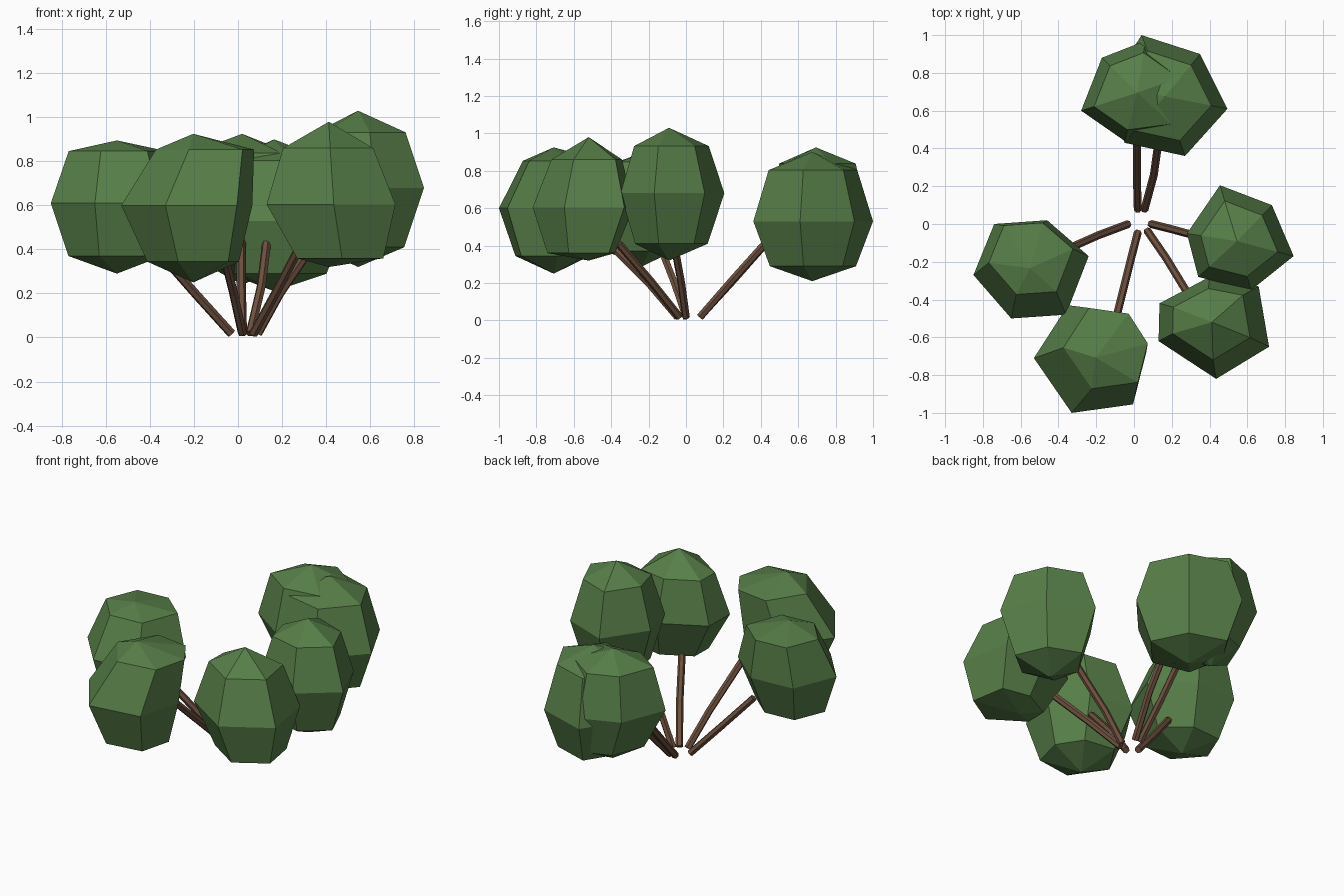
import bpy, bmesh
from mathutils import Vector

cube = bpy.data.objects.get("Cube")
if cube:
    bpy.data.objects.remove(cube, do_unlink=True)


def material(name, rgb):
    mat = bpy.data.materials.new(name)
    mat.use_nodes = True
    mat.diffuse_color = (*rgb, 1)
    mat.node_tree.nodes["Principled BSDF"].inputs["Base Color"].default_value = (*rgb, 1)
    return mat


LEAF = material("leaf_green", (0.095, 0.21, 0.065))
BARK = material("bark_brown", (0.155, 0.081, 0.049))


def crown(name, outline, mid, top, bottom, upper=(0.72, 0.72, 0, 0), lower=(0.7, 0.75, 0, 0)):
    """Faceted six-sided crown; upper and lower rings are (scale, reach, shift x, shift y)."""
    bm = bmesh.new()
    pts = [Vector(p) for p in outline]
    centre = sum(pts, Vector((0, 0))) / len(pts)

    def ring(end, scale, reach, dx, dy):
        z = mid + (end - mid) * reach
        move = centre + Vector((dx, dy))
        return [bm.verts.new((*(move + (p - centre) * scale), z)) for p in pts]

    rings = [ring(top, *upper), ring(mid, 1, 0, 0, 0), ring(bottom, *lower)]
    apex = bm.verts.new((*centre, top))
    base = bm.verts.new((*centre, bottom))
    n = len(pts)
    for i in range(n):
        j = (i + 1) % n
        bm.faces.new((rings[0][i], rings[0][j], apex))
        bm.faces.new((rings[2][j], rings[2][i], base))
        for above, below in zip(rings, rings[1:]):
            bm.faces.new((above[i], below[i], below[j], above[j]))
    bmesh.ops.recalc_face_normals(bm, faces=bm.faces)
    mesh = bpy.data.meshes.new(name)
    bm.to_mesh(mesh)
    bm.free()
    mesh.materials.append(LEAF)
    bpy.context.collection.objects.link(bpy.data.objects.new(name, mesh))


def stem(name, *path):
    """Thin six-sided stem with a slight bend."""
    curve = bpy.data.curves.new(name, "CURVE")
    curve.dimensions = "3D"
    curve.bevel_depth = 0.021
    curve.bevel_resolution = 1
    curve.use_fill_caps = True
    line = curve.splines.new("POLY")
    line.points.add(len(path) - 1)
    for point, co in zip(line.points, path):
        point.co = (*co, 1)
    line.use_smooth = False
    curve.materials.append(BARK)
    bpy.context.collection.objects.link(bpy.data.objects.new(name, curve))


# Crowns
crown("left_crown", [(0.845, -0.17), (0.73, 0.10), (0.455, 0.205), (0.28, -0.05),
                     (0.34, -0.28), (0.62, -0.35)], 0.68, 1.03, 0.32)
crown("front_left_crown", [(0.715, -0.65), (0.66, -0.33), (0.40, -0.28), (0.135, -0.42),
                           (0.13, -0.62), (0.435, -0.82)], 0.605, 0.98, 0.32,
      (0.7, 0.68, -0.01, 0.01), (0.67, 0.86, 0.045, -0.02))
crown("front_crown", [(0.065, -0.68), (-0.07, -0.47), (-0.35, -0.43), (-0.53, -0.71),
                      (-0.33, -1.0), (-0.005, -0.955)], 0.6, 0.925, 0.25,
      (0.75, 0.78, 0.075, 0.055), (0.7, 0.73, 0.02, 0))
crown("right_crown", [(-0.24, -0.17), (-0.46, 0.02), (-0.74, 0.0), (-0.85, -0.27),
                      (-0.65, -0.50), (-0.36, -0.48)], 0.61, 0.895, 0.29,
      (0.73, 0.83, 0, 0.055), (0.7, 0.75, -0.01, -0.01))
crown("back_left_crown", [(0.495, 0.61), (0.35, 0.90), (0.04, 1.0), (-0.12, 0.75),
                          (-0.05, 0.43), (0.27, 0.36)], 0.53, 0.9, 0.21,
      (0.74, 0.74, 0, 0), (0.72, 0.75, 0, 0))
crown("back_right_crown", [(0.25, 0.48), (0.30, 0.80), (0.06, 0.97), (-0.17, 0.88),
                           (-0.28, 0.60), (-0.05, 0.44)], 0.58, 0.925, 0.24,
      (0.77, 0.75, 0, 0), (0.72, 0.72, 0.04, 0.01))

# Stems
stem("left_stem", (0.09, 0, 0.018), (0.19, -0.025, 0.2), (0.32, -0.06, 0.39), (0.42, -0.07, 0.52))
stem("front_left_stem", (0.07, -0.035, 0.018), (0.17, -0.18, 0.2), (0.28, -0.36, 0.41))
stem("front_stem", (0.02, -0.045, 0.018), (-0.02, -0.2, 0.2), (-0.09, -0.48, 0.48))
stem("right_stem", (-0.03, 0, 0.018), (-0.19, -0.06, 0.195), (-0.37, -0.14, 0.4))
stem("back_left_stem", (0.055, 0.075, 0.018), (0.105, 0.26, 0.23), (0.13, 0.44, 0.43))
stem("back_right_stem", (0.02, 0.075, 0.018), (0.015, 0.26, 0.22), (0.015, 0.48, 0.47))
